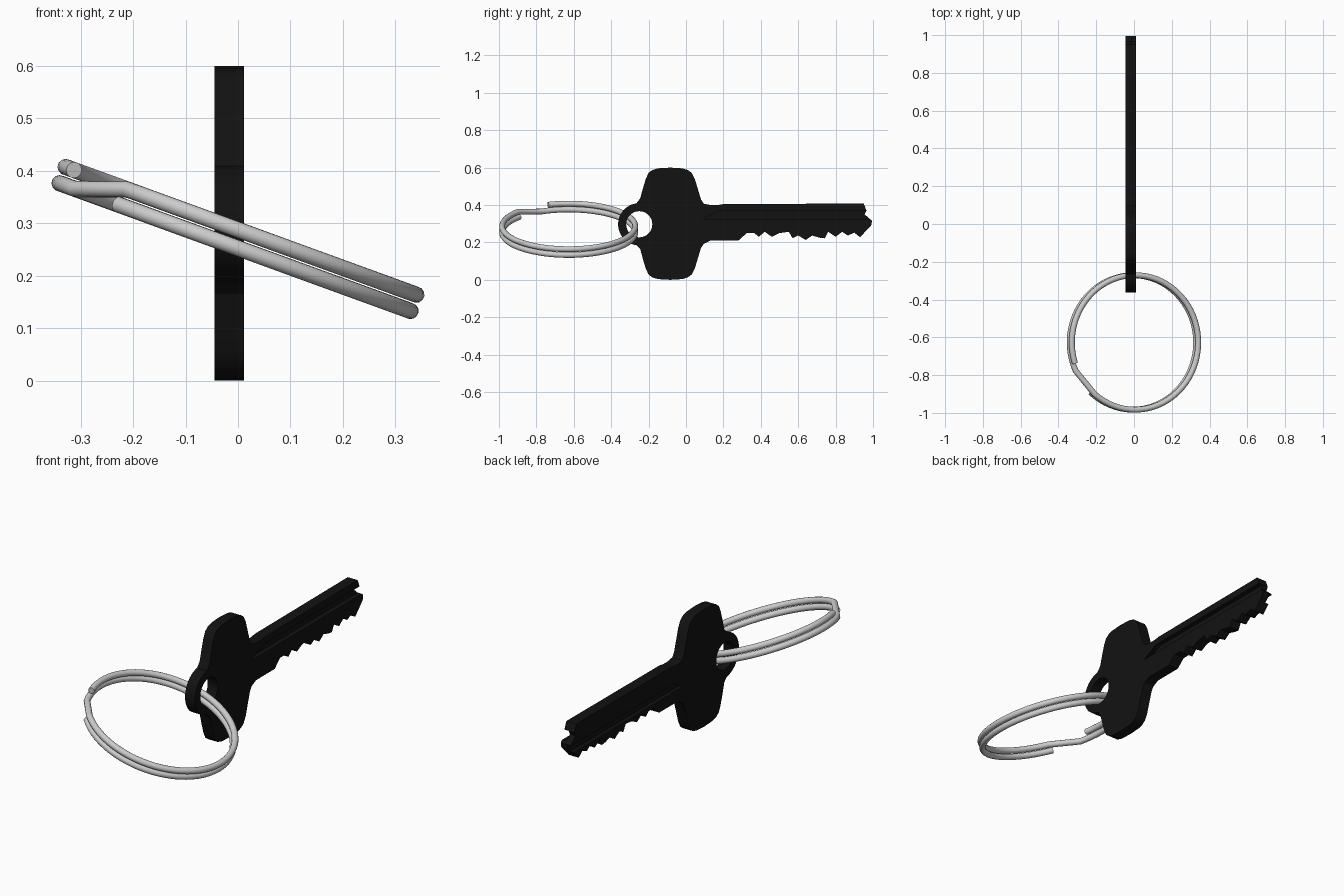
import bpy, bmesh, math
from mathutils import Vector

if "Cube" in bpy.data.objects:
    bpy.data.objects.remove(bpy.data.objects["Cube"])

KEY_X, HALF_T = -0.017, 0.028

black = bpy.data.materials.new("black")
black.diffuse_color = (0.006, 0.006, 0.006, 1)
black.use_nodes = True
black.node_tree.nodes["Principled BSDF"].inputs["Base Color"].default_value = black.diffuse_color


def prism(name, outline, x0, x1):
    """Extrude a (y, z) outline from x0 to x1."""
    bm = bmesh.new()
    face = bm.faces.new([bm.verts.new((x0, y, z)) for y, z in outline])
    ext = bmesh.ops.extrude_face_region(bm, geom=[face])
    bmesh.ops.translate(bm, vec=(x1 - x0, 0, 0),
                        verts=[v for v in ext["geom"] if isinstance(v, bmesh.types.BMVert)])
    bmesh.ops.recalc_face_normals(bm, faces=bm.faces)
    mesh = bpy.data.meshes.new(name)
    bm.to_mesh(mesh)
    bm.free()
    ob = bpy.data.objects.new(name, mesh)
    bpy.context.collection.objects.link(ob)
    return ob


def arc(cy, cz, r, a0, a1, n):
    return [(cy + r * math.cos(math.radians(a0 + (a1 - a0) * i / n)),
             cz + r * math.sin(math.radians(a0 + (a1 - a0) * i / n))) for i in range(n + 1)]


# Key outline: eyelet, mirrored head, blade with teeth
head = [(-.245, .435), (-.23, .49), (-.215, .54), (-.2, .572), (-.18, .587), (-.15, .596),
        (-.085, .6), (-.02, .596), (.01, .587), (.03, .572), (.047, .54), (.065, .48),
        (.08, .43), (.095, .407)]
blade = [(.13, .4), (.17, .4), (.2, .405), (.95, .408), (.965, .37), (.955, .35), (.995, .315),
         (.99, .29), (.93, .228), (.9, .252), (.865, .237), (.835, .257), (.8, .23), (.76, .257),
         (.742, .222), (.715, .225), (.675, .237), (.64, .213), (.6, .237), (.57, .222),
         (.55, .257), (.5, .25), (.46, .23), (.42, .257), (.39, .23), (.365, .25), (.325, .25),
         (.28, .21), (.13, .21)]
outline = (arc(-.25, .297, .113, 262, 98, 24) + head + blade
           + [(y, .6 - z) for y, z in reversed(head)])
key = prism("key", outline, KEY_X - HALF_T, KEY_X + HALF_T)
key.data.materials.append(black)

# Cutters: eyelet hole and a lengthwise groove in each blade face
cutters = [
    prism("eyelet_hole_cutter", arc(-.25, .297, .07, 0, 350, 35), -0.2, 0.2),
    prism("right_groove_cutter", [(.09, .325), (.18, .37), (1.1, .37), (1.1, .325)],
          KEY_X + 0.004, 0.1),
    prism("left_groove_cutter", [(.09, .27), (.16, .31), (1.1, .31), (1.1, .27)],
          -0.1, KEY_X - 0.008),
]
for cutter in cutters:
    cutter.hide_render = True
    cutter.hide_set(True)
    mod = key.modifiers.new("cut", 'BOOLEAN')
    mod.operation = 'DIFFERENCE'
    mod.solver = 'EXACT'
    mod.object = cutter

bpy.context.view_layer.objects.active = key
key.select_set(True)
for mod in list(key.modifiers):
    bpy.ops.object.modifier_apply(modifier=mod.name)
for cutter in cutters:
    bpy.data.objects.remove(cutter)
bpy.ops.object.shade_smooth_by_angle(angle=math.radians(30))
key.select_set(False)

# Split ring: two tilted coils joined by a short kinked step
TILT = math.radians(20)
U = Vector((math.cos(TILT), 0, -math.sin(TILT)))
V = Vector((0, 1, 0))
N = Vector((math.sin(TILT), 0, math.cos(TILT)))
CENTRE, R, STEP = Vector((0, -0.627, 0.27)), 0.356, 0.0165


def coil(a0, a1, offset, n=64):
    return [CENTRE + U * y + V * z + N * offset for y, z in arc(0, 0, R, a0, a1, n)]


path = coil(198, -130, STEP) + coil(-155, -492, -STEP)
curve = bpy.data.curves.new("split_ring", 'CURVE')
curve.dimensions = '3D'
curve.bevel_depth = 0.0155
curve.bevel_resolution = 4
curve.use_fill_caps = True
spline = curve.splines.new('POLY')
spline.points.add(len(path) - 1)
for point, co in zip(spline.points, path):
    point.co = (*co, 1)
ring = bpy.data.objects.new("split_ring", curve)
bpy.context.collection.objects.link(ring)
bpy.context.view_layer.objects.active = ring
ring.select_set(True)
bpy.ops.object.convert(target='MESH')
bpy.ops.object.shade_smooth_by_angle(angle=math.radians(40))
